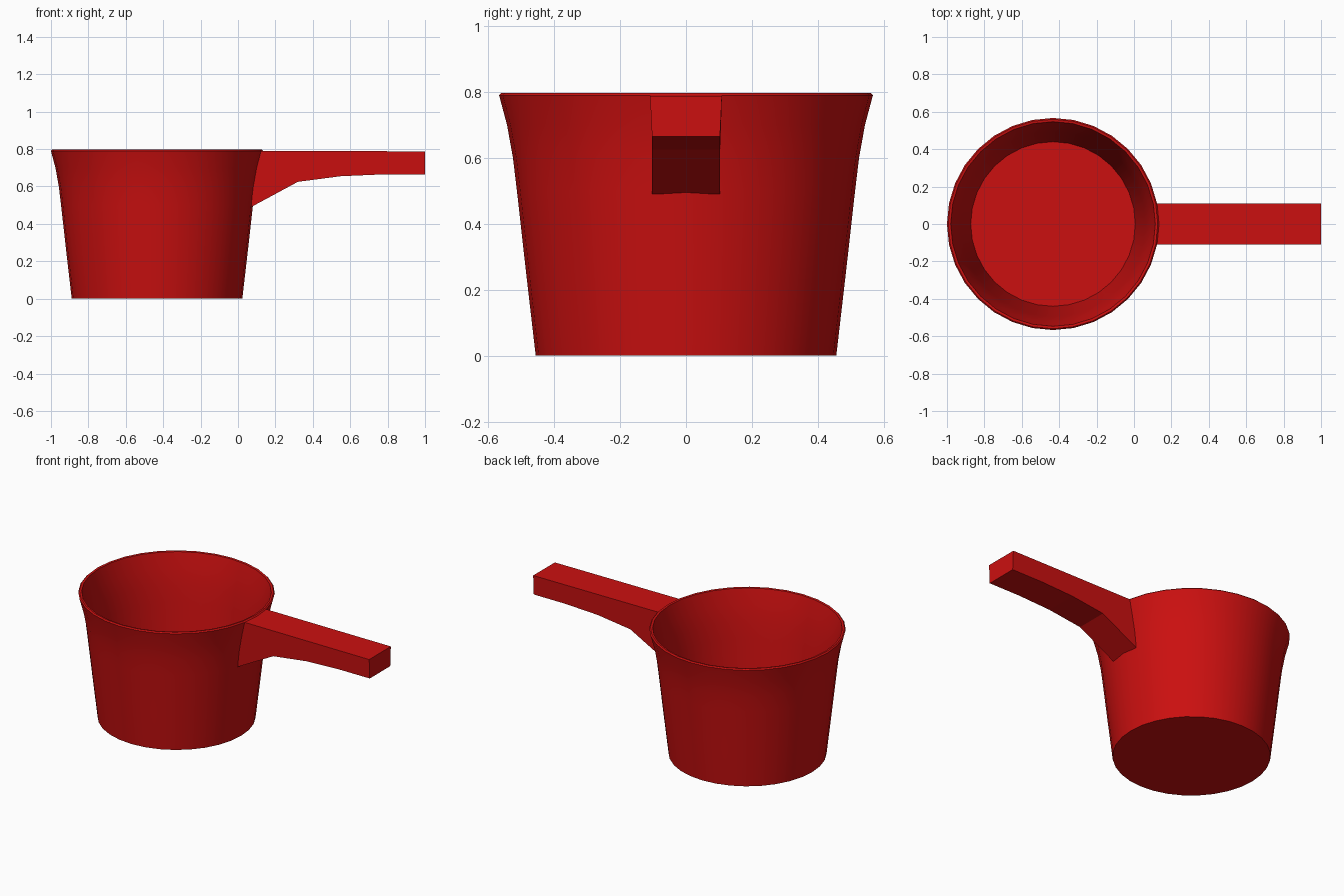
import bpy, bmesh, math

if "Cube" in bpy.data.objects:
    bpy.data.objects.remove(bpy.data.objects["Cube"])

CX = -0.433      # cup axis
SIDES = 32

red = bpy.data.materials.new("red_plastic")
red.diffuse_color = (0.6, 0.005, 0.005, 1)
red.use_nodes = True
red.node_tree.nodes["Principled BSDF"].inputs["Base Color"].default_value = red.diffuse_color


def finish(name, bm):
    bmesh.ops.recalc_face_normals(bm, faces=bm.faces)
    mesh = bpy.data.meshes.new(name)
    bm.to_mesh(mesh)
    bm.free()
    mesh.materials.append(red)
    obj = bpy.data.objects.new(name, mesh)
    bpy.context.collection.objects.link(obj)
    return obj


# Cup: one closed wall profile (radius, z), outside up, over the rim, inside down
profile = [(0.456, 0), (0.485, 0.25), (0.513, 0.5), (0.525, 0.6), (0.543, 0.7),
           (0.567, 0.79), (0.56, 0.797), (0.547, 0.795),
           (0.524, 0.7), (0.506, 0.6), (0.494, 0.5), (0.466, 0.25), (0.44, 0.02)]
bm = bmesh.new()
rings = []
for r, z in profile:
    rings.append([bm.verts.new((CX + r * math.cos(2 * math.pi * i / SIDES),
                                r * math.sin(2 * math.pi * i / SIDES), z))
                  for i in range(SIDES)])
for a, b in zip(rings, rings[1:]):
    for i in range(SIDES):
        j = (i + 1) % SIDES
        bm.faces.new((a[i], a[j], b[j], b[i]))
bm.faces.new(rings[0])     # underside
bm.faces.new(rings[-1])    # inner floor
cup = finish("cup", bm)
bpy.context.view_layer.objects.active = cup
cup.select_set(True)
bpy.ops.object.shade_smooth_by_angle(angle=math.radians(30))

# Handle: side outline (x, z), root end buried in the cup wall
outline = [(0.118, 0.79), (1.0, 0.788), (1.0, 0.665), (0.78, 0.665), (0.55, 0.655),
           (0.32, 0.625), (0.07, 0.49), (0.08, 0.6), (0.097, 0.7)]
bm = bmesh.new()
sides = []
for s in (-1, 1):
    sides.append([bm.verts.new((x, s * (0.109 if z > 0.75 else 0.103), z))
                  for x, z in outline])
    bm.faces.new(sides[-1])
n = len(outline)
for i in range(n):
    j = (i + 1) % n
    bm.faces.new((sides[0][i], sides[0][j], sides[1][j], sides[1][i]))
finish("handle", bm)
